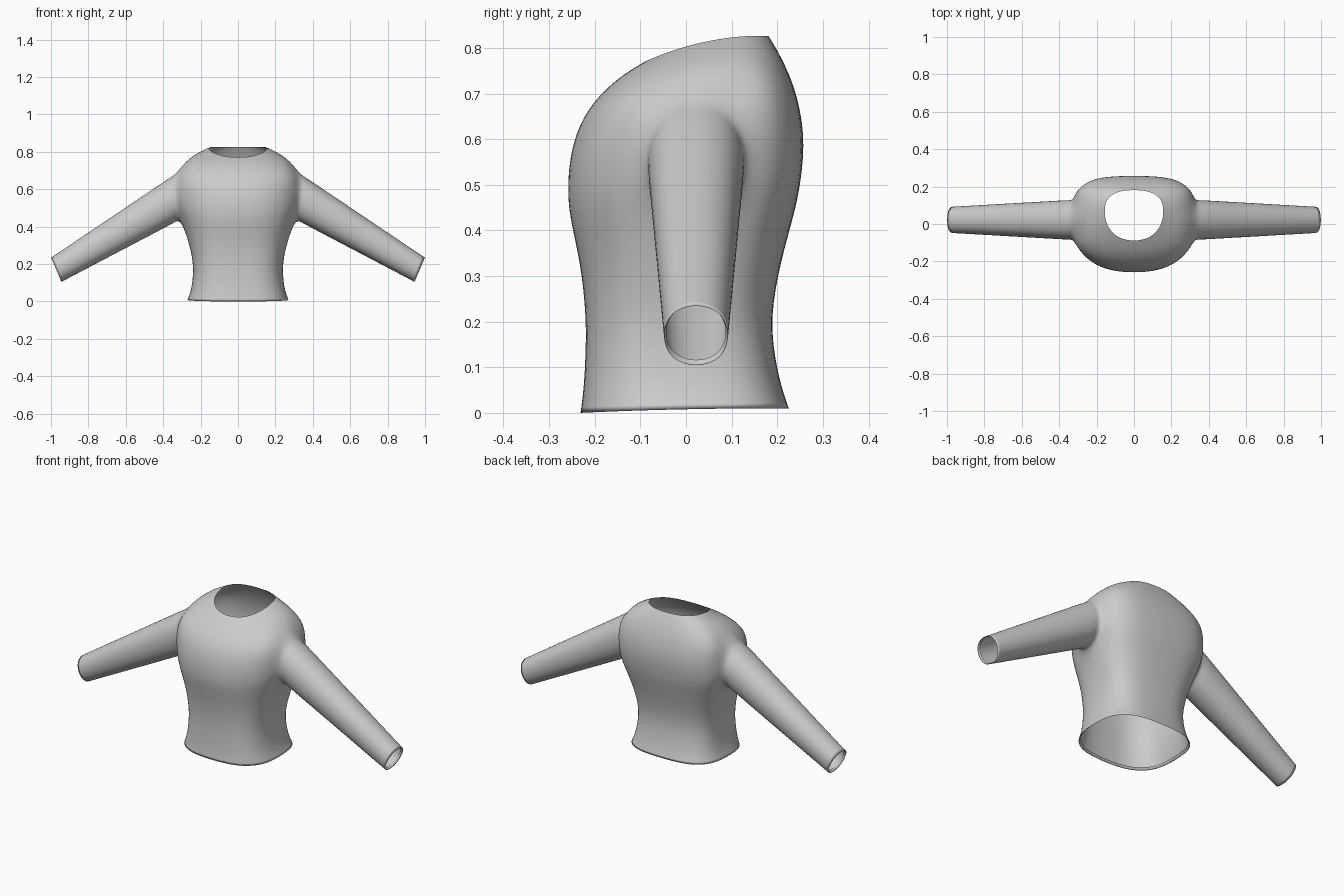
import bpy, bmesh, math
from mathutils import Vector

if "Cube" in bpy.data.objects:
    bpy.data.objects.remove(bpy.data.objects["Cube"])

SEGS = 24
# front z, back z, half width, front y, back y, middle y, front and back squareness
RINGS = [
    (0.00, 0.01, 0.272, -0.233, 0.227, 0.0, 2.7, 3.0),
    (0.05, 0.055, 0.254, -0.226, 0.211, 0.0, 2.8, 3.0),
    (0.12, 0.12, 0.243, -0.222, 0.196, 0.0, 2.8, 3.0),
    (0.21, 0.21, 0.240, -0.220, 0.186, 0.0, 2.8, 3.0),
    (0.33, 0.33, 0.268, -0.233, 0.208, 0.01, 2.6, 3.0),
    (0.43, 0.44, 0.312, -0.258, 0.240, 0.02, 2.4, 3.0),
    (0.49, 0.50, 0.328, -0.262, 0.252, 0.02, 2.4, 3.2),
    (0.55, 0.57, 0.335, -0.258, 0.260, 0.02, 2.4, 3.2),
    (0.61, 0.63, 0.338, -0.245, 0.258, 0.02, 2.4, 3.2),
    (0.67, 0.70, 0.334, -0.215, 0.244, 0.02, 2.4, 3.2),
    (0.72, 0.76, 0.280, -0.167, 0.220, 0.035, 2.4, 3.0),
    (0.75, 0.80, 0.215, -0.125, 0.198, 0.055, 2.3, 2.7),
    (0.77, 0.826, 0.158, -0.090, 0.182, 0.07, 2.2, 2.5),
]
ARM_LOW = 5  # lowest ring of the armhole

bm = bmesh.new()
crease = bm.edges.layers.float.new("crease_edge")


def power(v, p):
    return math.copysign(abs(v) ** (2 / p), v)


def torso_ring(zf, zb, hw, yf, yb, yc, pf, pb):
    ring = []
    for i in range(SEGS):
        a = math.tau * i / SEGS
        c, s = math.cos(a), math.sin(a)
        p = pb if s > 0 else pf
        y = yc + power(s, p) * (yb - yc if s > 0 else yc - yf)
        t = (y - yf) / (yb - yf)
        z = zf + (zb - zf) * t + 1.2 * (zb - zf) * t * (1 - t)
        ring.append(bm.verts.new((hw * power(c, p), y, z)))
    return ring


def bridge(a, b):
    for i in range(len(a)):
        j = (i + 1) % len(a)
        bm.faces.new((a[i], a[j], b[j], b[i]))


def fold_rim(ring, inward, scale):
    """Turn a thin hem inside a rim, keeping the rim sharp."""
    centre = sum((v.co for v in ring), Vector()) / len(ring)
    inner = [bm.verts.new(centre + (v.co - centre) * scale + inward) for v in ring]
    bridge(ring, inner)
    for i, v in enumerate(ring):
        bm.edges.get((v, ring[i - 1]))[crease] = 1.0


# Torso shell, open at the neck and the hem
torso = [torso_ring(*r) for r in RINGS]
for lower, upper in zip(torso, torso[1:]):
    bridge(lower, upper)
fold_rim(torso[0], Vector((0, 0, 0.012)), 0.96)

# Armholes and sleeves
LOOP = [(1, 2), (1, 3), (1, 4), (0, 4), (-1, 4), (-1, 3),
        (-1, 2), (-1, 1), (-1, 0), (0, 0), (1, 0), (1, 1)]
for side in (1, -1):
    def column(k):
        return (k if side > 0 else SEGS // 2 - k) % SEGS

    hole = [torso[ARM_LOW + r][column(k)] for k, r in LOOP]
    bmesh.ops.delete(bm, geom=[torso[ARM_LOW + r][column(0)] for r in (1, 2, 3)],
                     context='VERTS')
    for n, v in enumerate(hole):
        a = math.tau * n / len(hole)
        v.co.y = 0.022 + 0.108 * math.cos(a)
        v.co.z = 0.562 + 0.124 * math.sin(a)

    previous = hole
    for t in (0.05, 0.15, 0.5, 0.92, 1.0):
        top = Vector((0.33, 0, 0.69)).lerp(Vector((1.0, 0, 0.237)), t)
        low = Vector((0.31, 0, 0.432)).lerp(Vector((0.943, 0, 0.102)), t)
        mid, half = (top + low) / 2, (top - low) / 2
        ring = []
        for n in range(len(hole)):
            a = math.tau * n / len(hole)
            p = mid + half * power(math.sin(a), 2.2)
            y = 0.022 + (0.112 - 0.039 * t) * power(math.cos(a), 2.2)
            ring.append(bm.verts.new((side * p.x, y, p.z)))
        bridge(previous, ring)
        previous = ring
    fold_rim(previous, Vector((-0.012 * side, 0, 0.007)), 0.93)

bmesh.ops.recalc_face_normals(bm, faces=bm.faces)
# Keep the outside of the shell facing outwards
bm.faces.ensure_lookup_table()
chest = max(bm.faces, key=lambda f: -f.calc_center_median().y)
if chest.normal.y > 0:
    bmesh.ops.reverse_faces(bm, faces=bm.faces)
for f in bm.faces:
    f.smooth = True

mesh = bpy.data.meshes.new("sweater")
bm.to_mesh(mesh)
bm.free()
sweater = bpy.data.objects.new("sweater", mesh)
bpy.context.collection.objects.link(sweater)
sub = sweater.modifiers.new("smooth_cloth", 'SUBSURF')
sub.levels = sub.render_levels = 2

# Plain grey cloth
cloth = bpy.data.materials.new("light_grey_cloth")
cloth.use_nodes = True
grey = (0.6, 0.6, 0.6, 1.0)
cloth.diffuse_color = grey
cloth.node_tree.nodes["Principled BSDF"].inputs["Base Color"].default_value = grey
mesh.materials.append(cloth)
